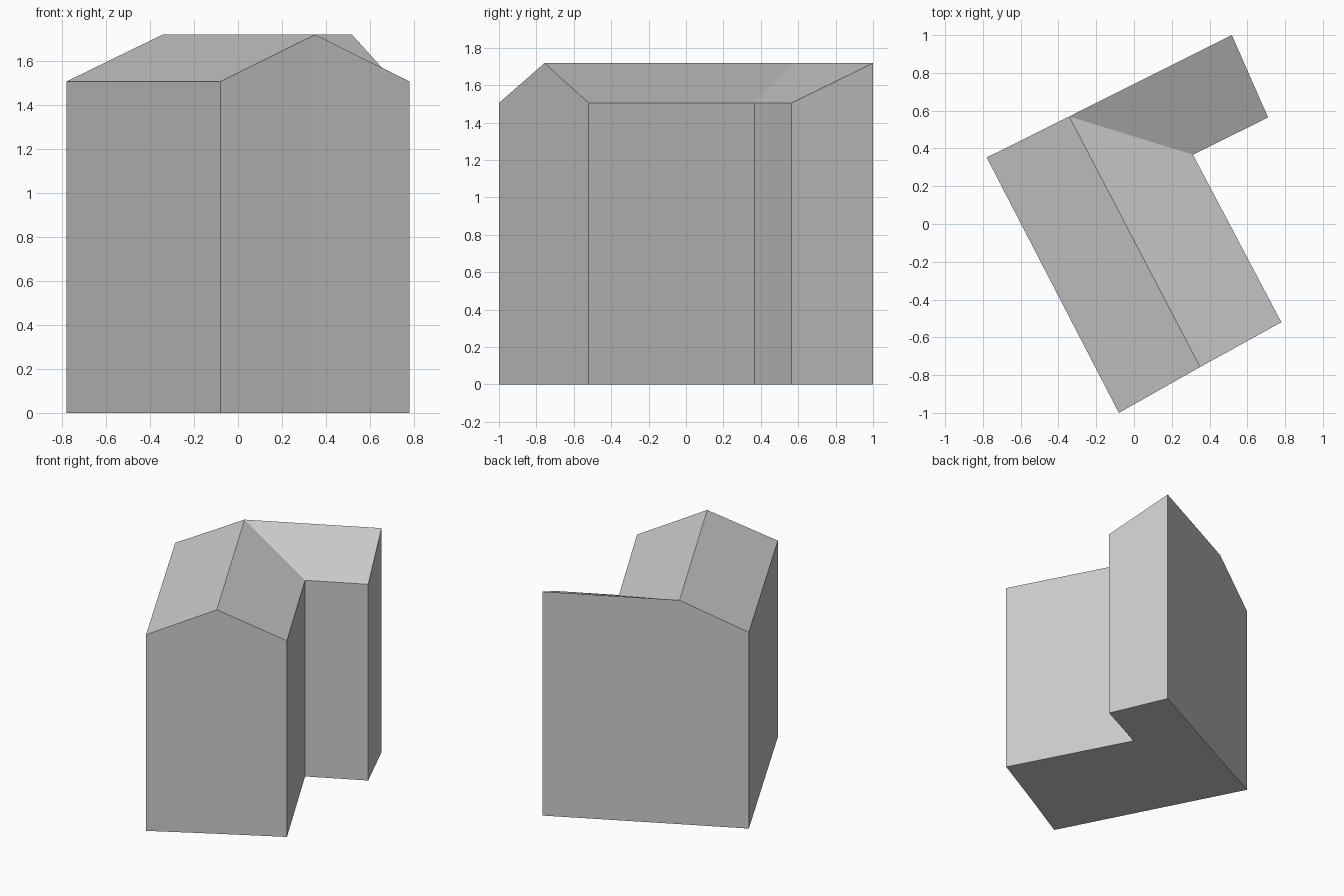
import bpy

cube = bpy.data.objects.get("Cube")
if cube:
    bpy.data.objects.remove(cube, do_unlink=True)

EAVES, RIDGE = 1.505, 1.718

# One plain grey for the whole building
grey = bpy.data.materials.new("plain_grey")
grey.use_nodes = True
colour = (0.6, 0.6, 0.6, 1)
grey.diffuse_color = colour
grey.node_tree.nodes["Principled BSDF"].inputs["Base Color"].default_value = colour

# Footprint corners, counter-clockwise, with the wall height at each
plan = {
    "front_right": (-0.08, -1.0, EAVES),
    "front_peak": (0.35, -0.757, RIDGE),
    "front_left": (0.78, -0.52, EAVES),
    "inner": (0.312, 0.367, EAVES),
    "wing_low": (0.71, 0.564, EAVES),
    "wing_high": (0.518, 1.0, RIDGE),
    "back_peak": (-0.343, 0.569, RIDGE),
    "back_right": (-0.78, 0.352, EAVES),
}


def add_part(name, verts, faces):
    mesh = bpy.data.meshes.new(name)
    mesh.from_pydata(verts, [], faces)
    mesh.materials.append(grey)
    mesh.update()
    obj = bpy.data.objects.new(name, mesh)
    bpy.context.collection.objects.link(obj)
    return obj


# Walls rise from the floor to the eaves and gable peaks
top = list(plan.values())
n = len(top)
base = [(x, y, 0) for x, y, _ in top]
sides = [(i, (i + 1) % n, (i + 1) % n + n, i + n) for i in range(n)]
add_part("walls", base + top, sides + [tuple(reversed(range(n)))])

# Main gable roof and the single-pitch wing roof, meeting at the valley
slopes = {
    "main_roof_right": ("back_right", "front_right", "front_peak", "back_peak"),
    "main_roof_left": ("back_peak", "front_peak", "front_left", "inner"),
    "wing_roof": ("back_peak", "inner", "wing_low", "wing_high"),
}
for name, corners in slopes.items():
    add_part(name, [plan[c] for c in corners], [range(len(corners))])
